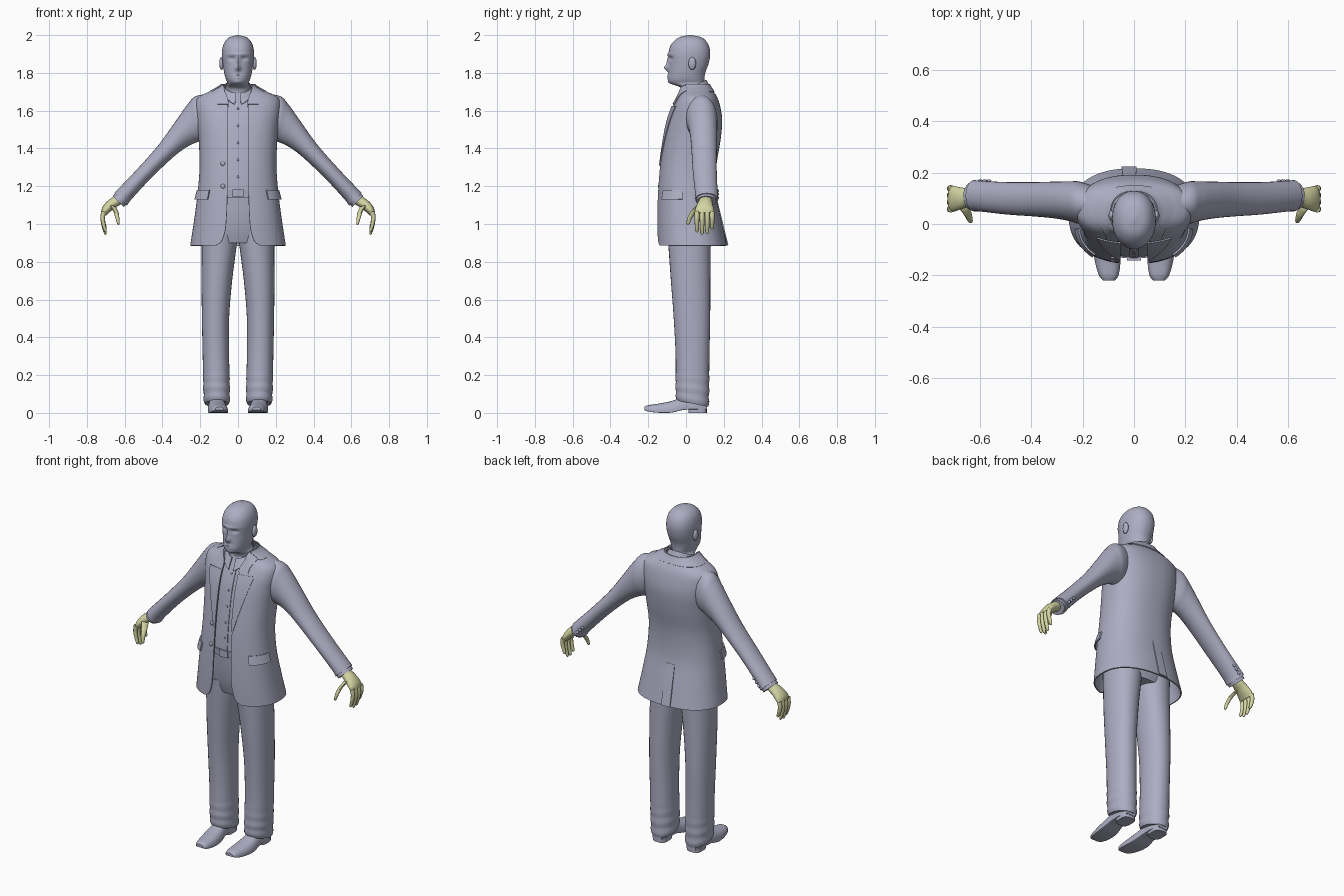
import bpy, bmesh, math
from math import sin, cos, pi, asin

if "Cube" in bpy.data.objects:
    bpy.data.objects.remove(bpy.data.objects["Cube"])

def material(name, rgb):
    m = bpy.data.materials.new(name)
    m.diffuse_color = (*rgb, 1)
    m.use_nodes = True
    m.node_tree.nodes["Principled BSDF"].inputs["Base Color"].default_value = m.diffuse_color
    return m

GREY = material("lavender_grey", (0.42, 0.42, 0.55))
SKIN = material("pale_yellow_green", (0.65, 0.66, 0.36))

def at(table, k):
    """Smooth (Hermite) lookup in rows of (key, values...)."""
    n = len(table)
    k = min(max(k, table[0][0]), table[-1][0])
    i = max(j for j in range(n - 1) if table[j][0] <= k)
    a, b = table[i], table[i + 1]
    p, q = table[max(i - 1, 0)], table[min(i + 2, n - 1)]
    h = b[0] - a[0]
    t = (k - a[0]) / h
    out = []
    for c in range(1, len(a)):
        m0 = (b[c] - p[c]) / (b[0] - p[0]) * h
        m1 = (q[c] - a[c]) / (q[0] - a[0]) * h
        out.append((2*t**3 - 3*t*t + 1) * a[c] + (t**3 - 2*t*t + t) * m0
                   + (3*t*t - 2*t**3) * b[c] + (t**3 - t*t) * m1)
    return out

def finish(bm, name, mat, mirror=False, thick=0):
    me = bpy.data.meshes.new(name)
    bmesh.ops.recalc_face_normals(bm, faces=bm.faces)
    bm.to_mesh(me)
    bm.free()
    me.materials.append(mat)
    ob = bpy.data.objects.new(name, me)
    bpy.context.collection.objects.link(ob)
    bpy.ops.object.select_all(action='DESELECT')
    ob.select_set(True)
    bpy.context.view_layer.objects.active = ob
    if thick:
        s = ob.modifiers.new("thickness", 'SOLIDIFY')
        s.thickness, s.offset = thick, 0
        bpy.ops.object.modifier_apply(modifier=s.name)
    if mirror:
        m = ob.modifiers.new("mirror", 'MIRROR')
        m.use_mirror_merge = False
        bpy.ops.object.modifier_apply(modifier=m.name)
    bpy.ops.object.shade_smooth_by_angle(angle=math.radians(40))
    return ob

def grid(name, f, nu, nv, mat=GREY, cap=False, **kw):
    """Surface f(u, v); seams that meet are welded, open ends capped."""
    bm = bmesh.new()
    vs = [[bm.verts.new(f(i / nu, j / nv)) for i in range(nu + 1)] for j in range(nv + 1)]
    for j in range(nv):
        for i in range(nu):
            bm.faces.new((vs[j][i], vs[j][i+1], vs[j+1][i+1], vs[j+1][i]))
    bmesh.ops.remove_doubles(bm, verts=bm.verts, dist=1e-5)
    if cap:
        bmesh.ops.holes_fill(bm, edges=[e for e in bm.edges if e.is_boundary], sides=0)
    return finish(bm, name, mat, **kw)

def oval(a, z, cx, rx, yf, yb, e=1.0):
    """Point on a horizontal super-ellipse; a = 0 faces the front."""
    s, c = sin(a), cos(a)
    return (cx + rx * math.copysign(abs(s)**e, s),
            (yf + yb) / 2 - (yb - yf) / 2 * math.copysign(abs(c)**e, c), z)

def limb(name, rows, mat=GREY, nu=20, nv=24):
    """Mirrored tube; rows = top x, top z, bottom x, bottom z, centre y, half depth."""
    rows = [(i, *r) for i, r in enumerate(rows)]
    def f(u, v):
        tx, tz, bx, bz, y, ry = at(rows, v * (len(rows) - 1))
        w, a = (1 + cos(2*pi*u)) / 2, 2*pi*u
        return (bx + (tx - bx) * w, y + ry * sin(a), bz + (tz - bz) * w)
    return grid(name, f, nu, nv, mat, cap=True, mirror=True)

def blob(name, loc, scale, mirror=False):
    bm = bmesh.new()
    bmesh.ops.create_uvsphere(bm, u_segments=16, v_segments=10, radius=1)
    for v in bm.verts:
        v.co = [l + s * c for l, s, c in zip(loc, scale, v.co)]
    return finish(bm, name, GREY, mirror=mirror)

# Head with face relief made of soft bumps: x, z, width, height, depth
HEAD = [(1.65, .068, -.02, .11), (1.72, .066, -.026, .10), (1.745, .056, -.084, .097),
        (1.765, .064, -.094, .097), (1.80, .073, -.092, .102), (1.85, .081, -.089, .12),
        (1.90, .085, -.092, .128), (1.94, .080, -.084, .122), (1.97, .066, -.062, .105),
        (1.99, .042, -.032, .077), (2.0, .006, .01, .03)]
BUMPS = [(0, 1.826, .013, .016, .022), (0, 1.855, .010, .028, .013),
         (.033, 1.876, .017, .011, -.011), (-.033, 1.876, .017, .011, -.011),
         (0, 1.898, .05, .008, .005), (0, 1.787, .022, .005, .006),
         (0, 1.773, .020, .005, .006), (0, 1.752, .02, .010, .005)]
def head(u, v):
    z = 1.65 + .35 * (1 - (1 - v)**1.5)
    x, y, z = oval(2*pi*u, z, 0, *at(HEAD, z), .92)
    if y < 0:
        y -= sum(d * math.exp(-((x - cx) / w)**2 - ((z - cz) / h)**2) for cx, cz, w, h, d in BUMPS)
    return x, y, z
grid("head", head, 64, 70, cap=True)
blob("ear", (.087, .033, 1.85), (.012, .020, .034), mirror=True)

# Jacket shell, open at the front
JACKET = [(.885, .25, -.15, .213), (1.0, .232, -.152, .188), (1.15, .212, -.148, .158),
          (1.3, .20, -.137, .157), (1.45, .205, -.116, .180), (1.55, .215, -.095, .188),
          (1.62, .222, -.07, .178), (1.67, .208, -.045, .162), (1.70, .145, -.035, .142),
          (1.735, .08, -.035, .115)]
GAP = [(.885, .12), (.905, .088), (1.0, .063), (1.3, .055), (1.6, .055), (1.66, .055),
       (1.70, .07), (1.735, .074)]
E = .85
def coat(a, z, off=0):
    rx, yf, yb = at(JACKET, z)
    return oval(a, z, 0, rx + off, yf - off, yb + off, E)
def coat_angle(x, z):
    return asin(min(x / at(JACKET, z)[0], .99)**(1 / E))
def jacket(u, v):
    z = .885 + .85 * v
    a0 = coat_angle(at(GAP, z)[0], z)
    return coat(a0 + (2*pi - 2*a0) * u, z)
grid("jacket", jacket, 64, 60, thick=.007)

# Lapels, collar, pocket flaps and back vent lie on the jacket surface
def lapel(u, v):
    z = 1.31 + .315 * v
    x = at(GAP, z)[0]
    return coat(coat_angle(x - .004 + (.01 + .08 * v) * u, z), z, .007)
grid("lapel", lapel, 6, 14, mirror=True, thick=.005)
def upper_collar(u, v):
    z = 1.635 + .1 * v
    x = at(GAP, z)[0]
    return coat(coat_angle(x - .004 + .055 * u, z), z, .007)
grid("upper_collar", upper_collar, 6, 10, mirror=True, thick=.005)
grid("back_collar", lambda u, v: coat(1.1 + (2*pi - 2.2) * u, 1.70 + .04 * v, .006 + .004 * v),
     32, 4, thick=.006)
grid("pocket_flap", lambda u, v: coat(.72 + .75 * u, 1.13 + .05 * v, .014 - .008 * v),
     12, 4, mirror=True, thick=.008)
grid("back_vent", lambda u, v: coat(pi - .02 + .16 * u, .887 + .23 * v, .009 - .006 * v),
     5, 10, thick=.006)
for z in (1.2, 1.32):
    x, y, _ = coat(coat_angle(.08, z), z)
    blob("jacket_button", (-x, y - .004, z), (.012, .006, .012))

# Sleeves, shirt cuffs and cuff buttons
limb("sleeve", [(.15, 1.69, .15, 1.46, .08, .065), (.225, 1.676, .195, 1.44, .083, .082),
                (.268, 1.632, .225, 1.43, .088, .078), (.33, 1.545, .275, 1.405, .093, .072),
                (.42, 1.42, .345, 1.352, .096, .067), (.53, 1.295, .46, 1.243, .10, .063),
                (.625, 1.195, .56, 1.135, .108, .06), (.655, 1.163, .588, 1.098, .11, .061)],
     nu=28, nv=42)
limb("shirt_cuff", [(.63, 1.18, .572, 1.123, .108, .053), (.664, 1.148, .604, 1.09, .108, .053)], nv=2)
for i in range(3):
    blob("cuff_button", (.598 - .017 * i, .168, 1.14 + .018 * i), (.009, .006, .009), mirror=True)

# Hands: palm, four curled fingers and a thumb
limb("palm", [(.635, 1.17, .595, 1.13, .105, .032), (.66, 1.145, .617, 1.107, .104, .034),
              (.693, 1.12, .652, 1.085, .10, .042), (.717, 1.09, .682, 1.06, .098, .05),
              (.725, 1.062, .697, 1.046, .098, .049)], SKIN)
for i, (y, s) in enumerate([(.058, .95), (.085, 1.06), (.112, 1.03), (.138, .82)]):
    zz = [1.07 - d * s for d in (0, .04, .08, .113, .12)]
    limb("finger_%d" % (i + 1), [(.724, zz[0], .698, zz[0] - .01, y, .013),
                                 (.728, zz[1], .705, zz[1], y, .0125),
                                 (.721, zz[2], .701, zz[2], y, .0115),
                                 (.709, zz[3], .695, zz[3] + .004, y, .009),
                                 (.704, zz[4], .698, zz[4] + .001, y, .003)], SKIN, 12, 16)
limb("thumb", [(.685, 1.105, .645, 1.09, .075, .022), (.662, 1.07, .632, 1.06, .042, .017),
               (.65, 1.035, .628, 1.03, .020, .013), (.641, 1.005, .627, 1.004, .012, .009),
               (.636, .996, .63, .996, .011, .003)], SKIN, 12, 16)

# Shirt body, button strip and folded collar
grid("shirt", lambda u, v: coat(2*pi*u, 1.14 + .56 * v, -.02), 40, 30, cap=True)
grid("shirt_placket", lambda u, v: coat(-.07 + .14 * u, 1.18 + .48 * v, -.017), 4, 24, thick=.004)
for i in range(5):
    z = 1.25 + .09 * i
    blob("shirt_button", (0, coat(0, z, -.015)[1], z), (.006, .004, .006))
def shirt_collar(u, v):
    a = .18 + (2*pi - .36) * u
    c = cos(a)
    top = 1.728 - .035 * c
    z = top - v * (.03 + .034 * max(c, 0)**4)
    return oval(a, z, 0, .069 + .016 * v, -.038 - .03 * v, .106 + .014 * v)
grid("shirt_collar", shirt_collar, 48, 5, thick=.005)

# Trousers: hips, belt, buckle and two legs
HIPS = [(.9, .17, -.08, .12), (.96, .19, -.098, .14), (1.05, .19, -.112, .14), (1.19, .182, -.122, .13)]
grid("trouser_hips", lambda u, v: oval(2*pi*u, .9 + .27 * v, 0, *at(HIPS, .9 + .27 * v), .9), 40, 10, cap=True)
def belt(u, v):
    z = 1.145 + .035 * v
    rx, yf, yb = at(HIPS, z)
    return oval(2*pi*u, z, 0, rx + .006, yf - .010, yb + .006, .9)
grid("belt", belt, 40, 2, thick=.006)
grid("belt_buckle", lambda u, v: (-.028 + .056 * u, -.137, 1.142 + .041 * v), 1, 1, thick=.008)
LEG = [(.05, .112, .066, -.05, .12), (.1, .113, .070, -.055, .122), (.3, .117, .070, -.055, .124),
       (.5, .119, .072, -.065, .128), (.7, .112, .081, -.08, .129), (.88, .1, .092, -.093, .131),
       (.97, .096, .096, -.1, .138)]
def leg(u, v):
    z = .05 + .92 * v
    cx, rx, yf, yb = at(LEG, z)
    w = .004 * sin(z * 110) * max(0, 1 - z / .25)      # folds above the shoe
    x, y, z = oval(2*pi*u, z, cx, rx + w, yf - w, yb + w, .93)
    return x, y, z - (y - .03) * .2 * (1 - v)**6
grid("trouser_leg", leg, 32, 64, cap=True, mirror=True)

# Shoes: flat-bottomed lofts along y, with heel blocks
SHOE = [(-.22, .098, .022, .014, .032), (-.205, .098, .036, .008, .04), (-.15, .102, .049, .001, .048),
        (-.08, .108, .052, .001, .062), (-.01, .112, .044, .016, .085), (.06, .112, .043, .018, .1),
        (.112, .112, .030, .018, .09)]
def shoe(u, v):
    y = -.22 + .332 * v
    cx, rx, zb, zt = at(SHOE, y)
    s, c = sin(2*pi*u), cos(2*pi*u)
    return cx + rx * math.copysign(abs(s)**.7, s), y, zb + (zt - zb) * (max(c, -.25) + .25) / 1.25
grid("shoe", shoe, 28, 28, cap=True, mirror=True)
grid("shoe_heel", lambda u, v: oval(2*pi*u, .024 * v, .112, .041, .012, .11, .6), 24, 1, cap=True, mirror=True)
